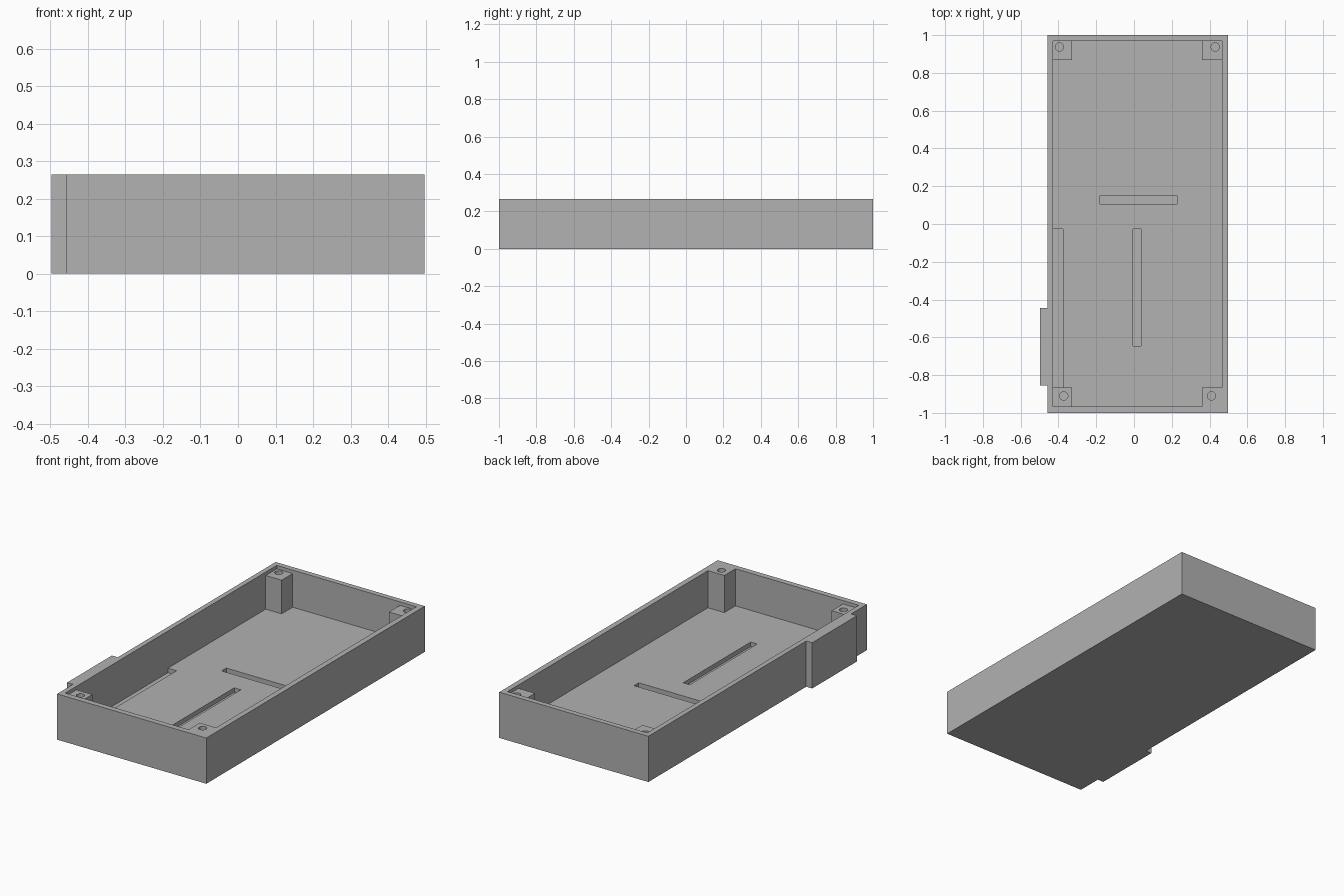
import bpy
import bmesh

old = bpy.data.objects.get("Cube")
if old:
    bpy.data.objects.remove(old, do_unlink=True)

# Main sizes
HEIGHT, FLOOR, POST_TOP = 0.265, 0.05, 0.245
LEFT, RIGHT, TAB = 0.497, -0.459, -0.497
IN_L, IN_R, IN_F, IN_B = 0.465, -0.43, -0.967, 0.969
GROOVE = 0.026
HOLE_RADIUS, HOLE_DEPTH = 0.022, 0.12

grey = bpy.data.materials.new("plain_grey")
grey.use_nodes = True
colour = (0.445, 0.445, 0.445, 1)
grey.diffuse_color = colour
grey.node_tree.nodes["Principled BSDF"].inputs["Base Color"].default_value = colour


def prism(name, outline, z0, z1):
    """Extrude a flat outline from z0 up to z1."""
    bm = bmesh.new()
    face = bm.faces.new([bm.verts.new((x, y, z0)) for x, y in outline])
    top = bmesh.ops.extrude_face_region(bm, geom=[face])
    verts = [g for g in top["geom"] if isinstance(g, bmesh.types.BMVert)]
    bmesh.ops.translate(bm, verts=verts, vec=(0, 0, z1 - z0))
    bmesh.ops.recalc_face_normals(bm, faces=bm.faces)
    mesh = bpy.data.meshes.new(name)
    bm.to_mesh(mesh)
    bm.free()
    mesh.materials.append(grey)
    obj = bpy.data.objects.new(name, mesh)
    bpy.context.collection.objects.link(obj)
    return obj


def box(name, x0, x1, y0, y1, z0, z1):
    return prism(name, [(x0, y0), (x1, y0), (x1, y1), (x0, y1)], z0, z1)


def cut(target, cutter):
    """Subtract the cutter, bake the result and remove the cutter."""
    cutter.hide_render = True
    mod = target.modifiers.new("cut", 'BOOLEAN')
    mod.operation, mod.solver, mod.object = 'DIFFERENCE', 'EXACT', cutter
    bpy.context.view_layer.objects.active = target
    bpy.ops.object.modifier_apply(modifier=mod.name)
    bpy.data.objects.remove(cutter, do_unlink=True)


def drill(target, x, y, top):
    """Screw hole, sunk from the top of a post."""
    bpy.ops.mesh.primitive_cylinder_add(
        vertices=32, radius=HOLE_RADIUS, depth=2 * HOLE_DEPTH, location=(x, y, top))
    cut(target, bpy.context.object)


# Tray with the side tab in its outline
tray = prism("tray", [
    (RIGHT, -1), (LEFT, -1), (LEFT, 1), (RIGHT, 1),
    (RIGHT, -0.445), (TAB, -0.445), (TAB, -0.855), (RIGHT, -0.855)], 0, HEIGHT)

# Cavity, notched to leave the full-height front left post
cut(tray, prism("cavity", [
    (IN_R, IN_F), (0.36, IN_F), (0.36, -0.865), (IN_L, -0.865),
    (IN_L, IN_B), (IN_R, IN_B)], FLOOR, HEIGHT + 0.1))

# Grooves in the floor: lengthwise slot, crosswise slot, strip by the wall
for x0, x1, y0, y1 in [(-0.005, 0.037, -0.645, -0.027),
                       (-0.18, 0.228, 0.107, 0.15),
                       (IN_R, -0.375, -0.866, -0.027)]:
    cut(tray, box("groove", x0, x1, y0, y1, FLOOR - GROOVE, FLOOR + 0.05))

drill(tray, 0.41, -0.91, HEIGHT)

# The three lower corner posts, set slightly into the walls and floor
SINK = 0.005
posts = [
    ("back_right_post", IN_R - SINK, -0.328, 0.868, IN_B + SINK, -0.395, 0.937),
    ("back_left_post", 0.36, IN_L + SINK, 0.868, IN_B + SINK, 0.43, 0.937),
    ("front_right_post", IN_R - SINK, -0.328, IN_F - SINK, -0.865, -0.372, -0.91),
]
for name, x0, x1, y0, y1, hx, hy in posts:
    post = box(name, x0, x1, y0, y1, FLOOR - SINK, POST_TOP)
    drill(post, hx, hy, POST_TOP)
